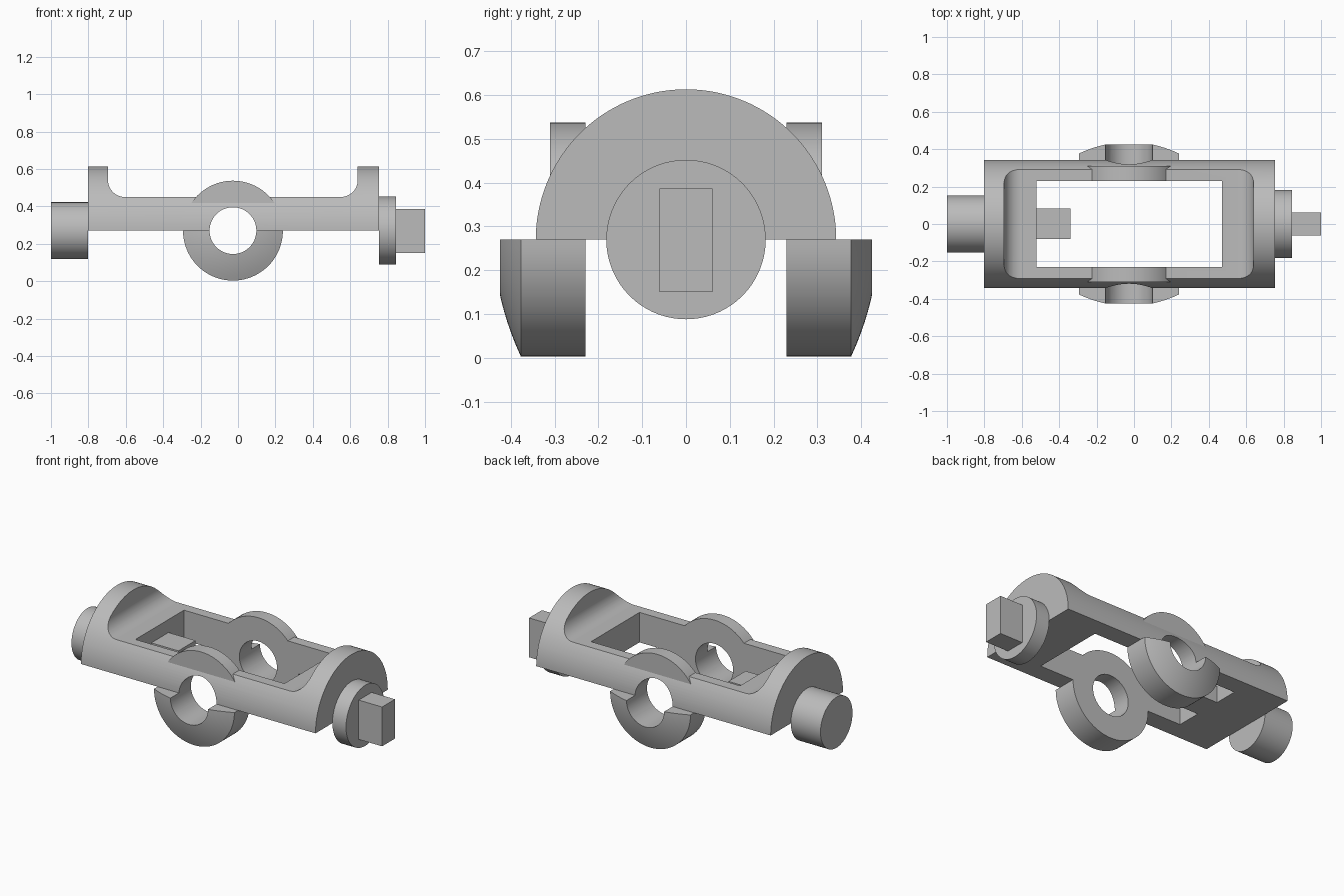
import bpy, bmesh, math

if "Cube" in bpy.data.objects:
    bpy.data.objects.remove(bpy.data.objects["Cube"], do_unlink=True)

gray = bpy.data.materials.new("plain gray")
gray.use_nodes = True
GRAY = (0.5, 0.5, 0.5, 1)
gray.diffuse_color = GRAY
gray.node_tree.nodes["Principled BSDF"].inputs["Base Color"].default_value = GRAY

AXIS_Z = 0.27      # height of the main shaft axis
BOSS_X = -0.027    # centre of the cross bore
HOLE_R = 0.125
BOSS_R = 0.267


def arc(cx, cz, r, start, end, n):
    angles = [math.radians(start + (end - start) * i / n) for i in range(n + 1)]
    return [(cx + r * math.cos(a), cz + r * math.sin(a)) for a in angles]


def finish(name, bm):
    bmesh.ops.recalc_face_normals(bm, faces=bm.faces)
    mesh = bpy.data.meshes.new(name)
    bm.to_mesh(mesh)
    bm.free()
    mesh.materials.append(gray)
    ob = bpy.data.objects.new(name, mesh)
    bpy.context.collection.objects.link(ob)
    return ob


def prism(name, outline, axis, start, end):
    """Extrude a (side, z) outline along the x or y axis."""
    bm = bmesh.new()
    rings = []
    for d in (start, end):
        rings.append([bm.verts.new((d, u, z) if axis == "x" else (u, d, z))
                      for u, z in outline])
    n = len(outline)
    for ring in rings:
        bm.faces.new(ring)
    for i in range(n):
        j = (i + 1) % n
        bm.faces.new((rings[0][i], rings[0][j], rings[1][j], rings[1][i]))
    return finish(name, bm)


def rod(name, r, axis, start, end, centre=0.0):
    return prism(name, arc(centre, AXIS_Z, r, 0, 360, 72)[:-1], axis, start, end)


def rect(u0, u1, z0, z1):
    return [(u0, z0), (u1, z0), (u1, z1), (u0, z1)]


def half_turn(name, profile, side, upward):
    """Sweep an (r, y) profile half way round the cross bore."""
    bm = bmesh.new()
    rings = []
    steps = 40
    for i in range(steps + 1):
        a = math.pi * i / steps * (1 if upward else -1)
        rings.append([bm.verts.new((BOSS_X + r * math.cos(a), side * y,
                                    AXIS_Z + r * math.sin(a))) for r, y in profile])
    n = len(profile)
    for p, q in zip(rings, rings[1:]):
        for i in range(n):
            j = (i + 1) % n
            bm.faces.new((p[i], p[j], q[j], q[i]))
    bm.faces.new(rings[0])
    bm.faces.new(rings[-1])
    return finish(name, bm)


def combine(ob, other, operation):
    mod = ob.modifiers.new(operation.lower(), "BOOLEAN")
    mod.operation = operation
    mod.solver = "EXACT"
    mod.object = other
    bpy.context.view_layer.objects.active = ob
    bpy.ops.object.modifier_apply(modifier=mod.name)
    bpy.data.objects.remove(other, do_unlink=True)


# Half-round yoke body
body = prism("yoke_body", arc(0, AXIS_Z, 0.343, 0, 180, 64), "x", -0.803, 0.755)

# Filleted saddle cut across the top
saddle = (arc(-0.605, 0.54, 0.09, 180, 270, 12) + arc(0.55, 0.54, 0.09, 270, 360, 12)
          + [(0.64, 0.8), (-0.695, 0.8)])
combine(body, prism("saddle_cutter", saddle, "y", -0.6, 0.6), "DIFFERENCE")

# Rectangular window through the body
combine(body, prism("window_cutter", rect(-0.52, 0.47, 0, 1), "y", -0.23, 0.23), "DIFFERENCE")

# Bearing bosses on both rails: flat upper half, domed lower half
upper = [(0.06, 0.23), (BOSS_R, 0.23), (BOSS_R, 0.31), (0.06, 0.31)]
dome = [(0.06, 0.23), (BOSS_R, 0.23)]
for i in range(7):
    r = BOSS_R + (0.11 - BOSS_R) * i / 6
    dome.append((r, 0.4385 - 0.862 * r * r))
dome.append((0.06, 0.427))
for side in (-1, 1):
    combine(body, half_turn("upper_boss", upper, side, True), "UNION")
    combine(body, half_turn("lower_boss", dome, side, False), "UNION")

# Cross bore through both bosses
combine(body, rod("bore_cutter", HOLE_R, "y", -0.7, 0.7, BOSS_X), "DIFFERENCE")

# Small tongue inside the window, shaft pin, collar and square drive
tongue = prism("window_tongue", rect(-0.08, 0.083, AXIS_Z, 0.372), "x", -0.52, -0.34)
pin = rod("shaft_pin", 0.152, "x", -1.0, -0.803)
collar = rod("drive_collar", 0.182, "x", 0.755, 0.845)
drive = prism("drive_tang", rect(-0.061, 0.061, 0.15, 0.386), "x", 0.845, 1.0)

# Smooth the round surfaces and keep edges crisp
for ob in (body, tongue, pin, collar, drive):
    bpy.ops.object.select_all(action="DESELECT")
    ob.select_set(True)
    bpy.context.view_layer.objects.active = ob
    bpy.ops.object.shade_smooth_by_angle(angle=math.radians(25))
    weighted = ob.modifiers.new("even shading", "WEIGHTED_NORMAL")
    weighted.keep_sharp = True
